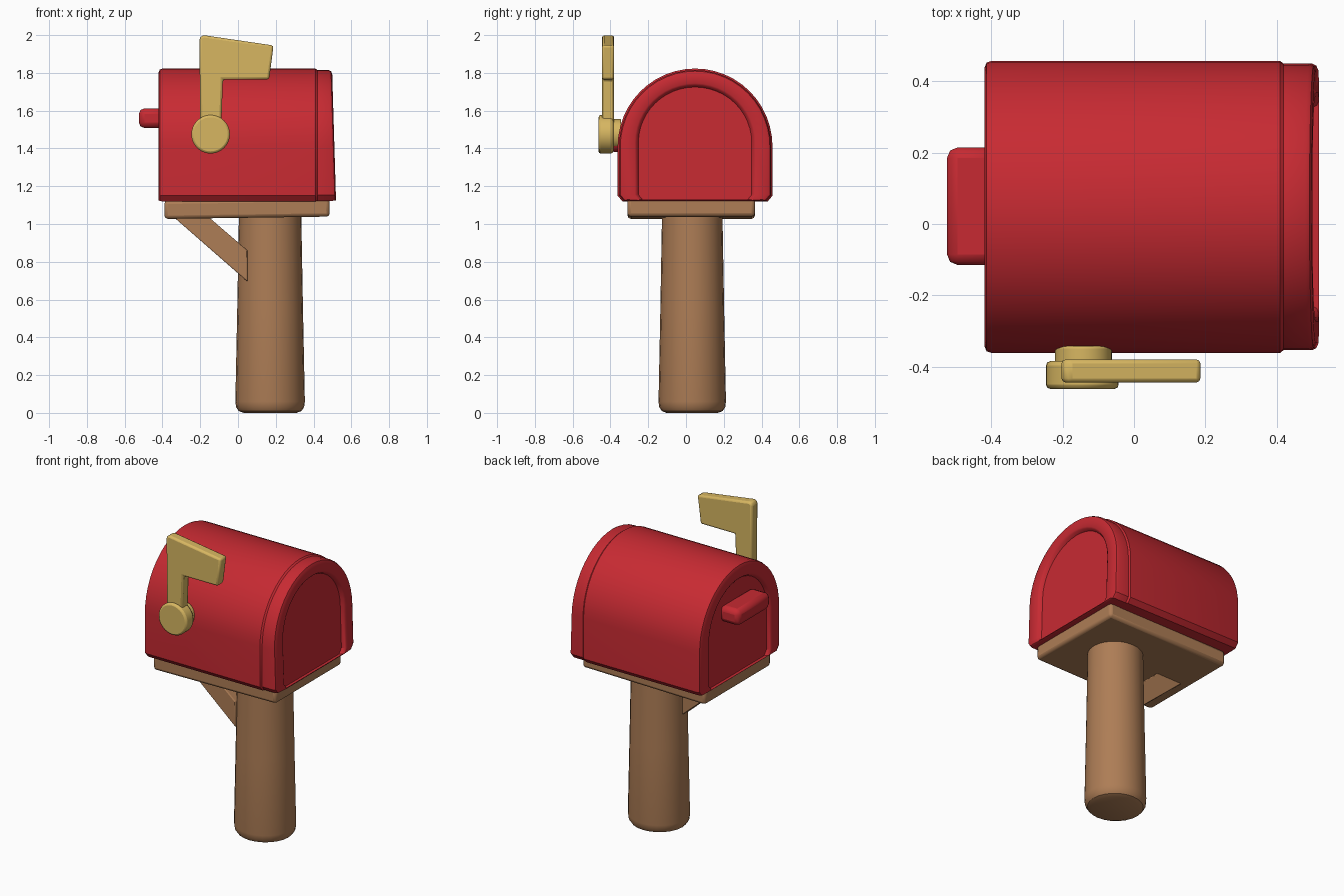
import bpy, bmesh, math
from mathutils import Matrix

cube = bpy.data.objects.get("Cube")
if cube:
    bpy.data.objects.remove(cube, do_unlink=True)


def material(name, rgb):
    m = bpy.data.materials.new(name)
    m.use_nodes = True
    m.diffuse_color = (*rgb, 1)
    m.node_tree.nodes["Principled BSDF"].inputs["Base Color"].default_value = (*rgb, 1)
    return m


RED = material("painted red", (0.57, 0.023, 0.032))
WOOD = material("brown wood", (0.42, 0.205, 0.092))
GOLD = material("flag gold", (0.68, 0.47, 0.12))


def finish(name, bm, mat, bevel=0.0, segments=2):
    """Turn a bmesh into a shaded object with an optional bevel."""
    bmesh.ops.recalc_face_normals(bm, faces=bm.faces)
    mesh = bpy.data.meshes.new(name)
    bm.to_mesh(mesh)
    bm.free()
    mesh.materials.append(mat)
    ob = bpy.data.objects.new(name, mesh)
    bpy.context.collection.objects.link(ob)
    if bevel:
        mod = ob.modifiers.new("soft edges", "BEVEL")
        mod.width = bevel
        mod.segments = segments
        mod.limit_method = "ANGLE"
    bpy.ops.object.select_all(action="DESELECT")
    ob.select_set(True)
    bpy.context.view_layer.objects.active = ob
    bpy.ops.object.shade_smooth_by_angle(angle=math.radians(32))
    return ob


def loft(bm, rings):
    """Skin a list of equally sized point rings and cap both ends."""
    loops = [[bm.verts.new(p) for p in ring] for ring in rings]
    for a, b in zip(loops, loops[1:]):
        for i in range(len(a)):
            j = (i + 1) % len(a)
            bm.faces.new((a[i], a[j], b[j], b[i]))
    bm.faces.new(loops[0])
    bm.faces.new(loops[-1])


def box(name, lo, hi, mat, bevel, tilt=0.0):
    bm = bmesh.new()
    bmesh.ops.create_cube(bm, size=1)
    for v in bm.verts:
        v.co = [l + (c + 0.5) * (h - l) for c, l, h in zip(v.co, lo, hi)]
    mid = [(l + h) / 2 for l, h in zip(lo, hi)]
    bmesh.ops.rotate(bm, verts=bm.verts, cent=mid, matrix=Matrix.Rotation(tilt, 3, "Y"))
    return finish(name, bm, mat, bevel)


def plate(name, outline, y0, y1, mat, bevel):
    """Extrude an x-z outline along y."""
    bm = bmesh.new()
    loft(bm, [[(x, y, z) for x, z in outline] for y in (y0, y1)])
    return finish(name, bm, mat, bevel)


def disc(name, x, z, radius, y0, y1, mat, bevel):
    turn = [math.tau * i / 32 for i in range(32)]
    outline = [(x + radius * math.cos(t), z + radius * math.sin(t)) for t in turn]
    return plate(name, outline, y0, y1, mat, bevel)


# Arched box with a raised rim and a shallow recessed door at each end
CENTRE_Y, TOP = 0.048, 1.823


def arch(x, half, foot, spring, top):
    pts = [(half - 0.025, foot), (half, foot + 0.03)]
    for i in range(25):
        a = math.pi * i / 24
        pts.append((half * math.cos(a), spring + (top - spring) * math.sin(a)))
    pts += [(-half, foot + 0.03), (0.025 - half, foot)]
    lean = 0.03 if x > 0.45 else 0.0
    return [(x + lean * (TOP - z), CENTRE_Y + y, z) for y, z in pts]


def outer(x, inset=0.0):
    return arch(x, 0.41 - inset, 1.12 + inset / 3, 1.41, TOP - inset)


def inner(x, inset=0.0):
    return arch(x, 0.31 - inset, 1.125, 1.43, 1.735 - inset)


bm = bmesh.new()
loft(bm, [
    inner(-0.398, 0.01), inner(-0.414), inner(-0.42, -0.01),
    outer(-0.42, 0.02), outer(-0.414, 0.005), outer(-0.40),
    outer(0.41), outer(0.42, 0.008),
    outer(0.48, 0.008), outer(0.492, 0.014), outer(0.498, 0.028),
    inner(0.498, -0.01), inner(0.492), inner(0.474, 0.01),
])
finish("mailbox_body", bm, RED)

# Door pull
box("door_handle", (-0.525, -0.115, 1.508), (-0.385, 0.215, 1.612), RED, 0.03)

# Wooden shelf, brace and post
box("shelf", (-0.39, -0.31, 1.033), (0.485, 0.365, 1.13), WOOD, 0.018, -0.014)
brace = [(-0.35, 1.045), (-0.165, 1.045), (0.05, 0.86), (0.05, 0.695)]
plate("brace", brace, -0.1, 0.035, WOOD, 0.006)

bm = bmesh.new()
profile = [(0.0, 0.14), (0.01, 0.166), (0.03, 0.18), (0.06, 0.184), (0.55, 0.174), (1.05, 0.165)]
rings = []
for z, r in profile:
    rings.append([(0.17 + r * math.cos(math.tau * i / 24),
                   0.033 + 0.97 * r * math.sin(math.tau * i / 24), z) for i in range(24)])
loft(bm, rings)
finish("post", bm, WOOD)

# Signal flag on its pivot
disc("pivot_hub", -0.145, 1.44, 0.06, -0.385, -0.32, RED, 0.006)
disc("pivot_collar", -0.142, 1.475, 0.08, -0.39, -0.343, GOLD, 0.006)
disc("pivot_cap", -0.145, 1.475, 0.102, -0.463, -0.385, GOLD, 0.012)
flag = [(-0.2, 1.47), (-0.09, 1.47), (-0.08, 1.765), (0.165, 1.765),
        (0.188, 1.945), (-0.185, 2.0), (-0.204, 1.985)]
plate("flag", flag, -0.445, -0.38, GOLD, 0.012)
